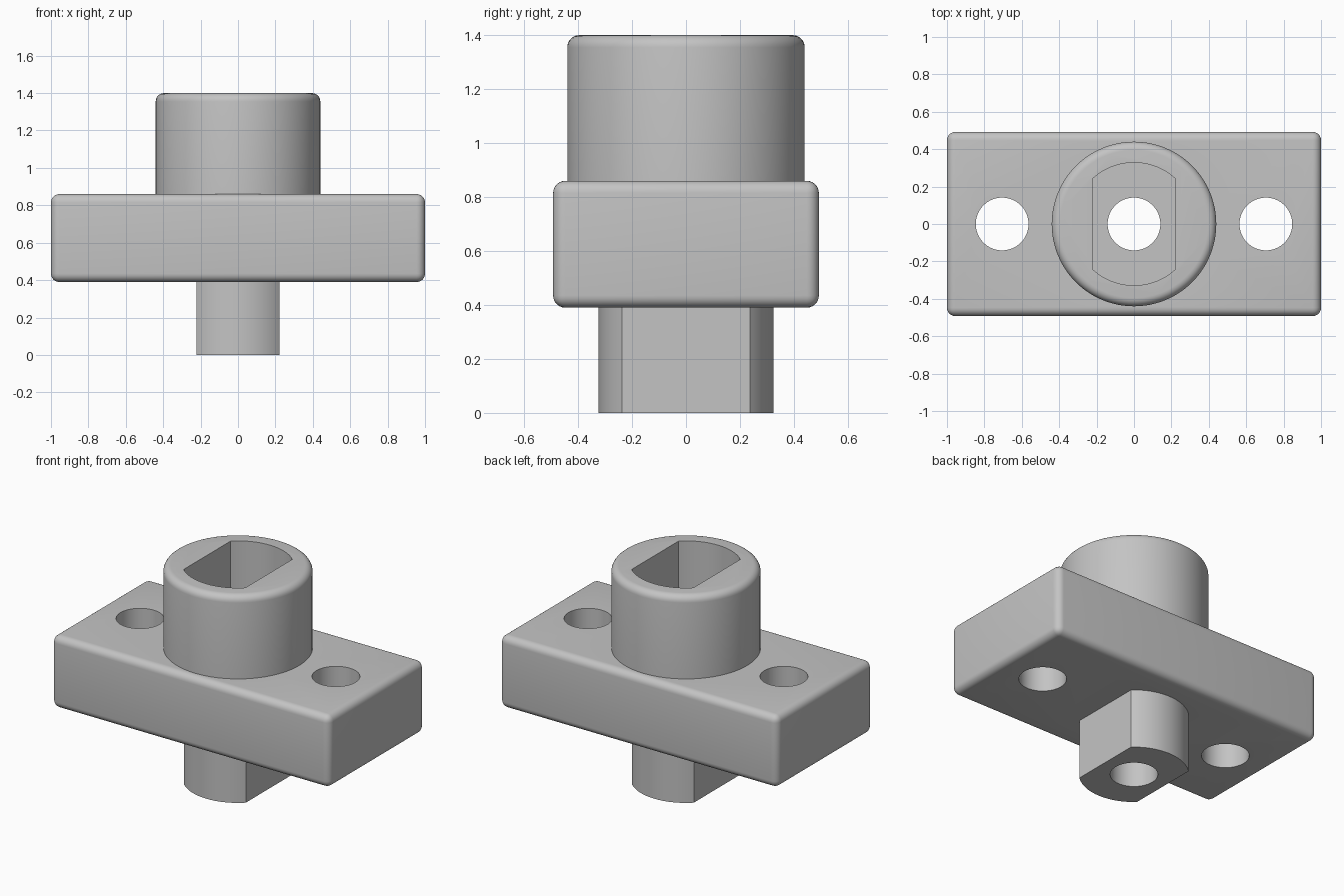
import bpy
import bmesh
import math

if "Cube" in bpy.data.objects:
    bpy.data.objects.remove(bpy.data.objects["Cube"])

PEG_R, FLAT_X, HOLE_R, HOLE_X = 0.325, 0.222, 0.141, 0.705
PLATE_LOW, PLATE_TOP, TOP = 0.39, 0.86, 1.4
SOCKET_FLOOR = 0.99

grey = bpy.data.materials.new("plain grey")
grey.use_nodes = True
grey.diffuse_color = (0.55, 0.55, 0.55, 1)
grey.node_tree.nodes["Principled BSDF"].inputs["Base Color"].default_value = grey.diffuse_color


def make_object(name, bm):
    bmesh.ops.recalc_face_normals(bm, faces=bm.faces)
    mesh = bpy.data.meshes.new(name)
    bm.to_mesh(mesh)
    bm.free()
    mesh.materials.append(grey)
    obj = bpy.data.objects.new(name, mesh)
    bpy.context.collection.objects.link(obj)
    return obj


def prism(name, outline, low, high, round_top=0):
    """Extrude an outline upwards, optionally rounding its top rim."""
    bm = bmesh.new()
    base = bm.faces.new([bm.verts.new((x, y, low)) for x, y in outline])
    moved = bmesh.ops.extrude_face_region(bm, geom=[base], use_keep_orig=True)["geom"]
    top = [v for v in moved if isinstance(v, bmesh.types.BMVert)]
    bmesh.ops.translate(bm, verts=top, vec=(0, 0, high - low))
    if round_top:
        rim = [e for e in bm.edges if all(v in top for v in e.verts)]
        bmesh.ops.bevel(bm, geom=rim, offset=round_top, segments=6, profile=0.5, affect='EDGES')
    return make_object(name, bm)


def circle(radius, cx=0, count=96):
    return [(cx + radius * math.cos(2 * math.pi * i / count),
             radius * math.sin(2 * math.pi * i / count)) for i in range(count)]


def double_flat(radius, flat, count=32):
    """Circle with two parallel flats facing left and right."""
    start = math.acos(flat / radius)
    arc = [start + (math.pi - 2 * start) * i / count for i in range(count + 1)]
    half = [(radius * math.cos(a), radius * math.sin(a)) for a in arc]
    return half + [(-x, -y) for x, y in half]


def combine(target, tool, operation):
    mod = target.modifiers.new(operation.lower(), 'BOOLEAN')
    mod.operation, mod.solver, mod.object = operation, 'EXACT', tool
    bpy.context.view_layer.objects.active = target
    bpy.ops.object.modifier_apply(modifier=mod.name)
    bpy.data.objects.remove(tool)


# Rounded flange plate
bm = bmesh.new()
bmesh.ops.create_cube(bm, size=1)
bmesh.ops.scale(bm, verts=bm.verts, vec=(2, 0.985, PLATE_TOP - PLATE_LOW))
bmesh.ops.translate(bm, verts=bm.verts, vec=(0, 0, (PLATE_TOP + PLATE_LOW) / 2))
bmesh.ops.bevel(bm, geom=bm.edges[:], offset=0.045, segments=6, profile=0.5, affect='EDGES')
body = make_object("flanged_coupling", bm)

# Round socket boss above and flat-sided peg below
combine(body, prism("boss", circle(0.44), PLATE_TOP - 0.1, TOP, 0.045), 'UNION')
combine(body, prism("peg", double_flat(PEG_R, FLAT_X), 0, PLATE_LOW + 0.1), 'UNION')

# Socket matching the peg, and the three through holes
socket = double_flat(PEG_R + 0.003, FLAT_X)
combine(body, prism("socket_cutter", socket, SOCKET_FLOOR, TOP + 0.1), 'DIFFERENCE')
for x in (-HOLE_X, 0, HOLE_X):
    combine(body, prism("hole_cutter", circle(HOLE_R, x, 64), -0.1, TOP + 0.1), 'DIFFERENCE')

# Smooth curved walls, crisp edges
bpy.ops.object.select_all(action='DESELECT')
body.select_set(True)
bpy.context.view_layer.objects.active = body
bpy.ops.object.shade_smooth_by_angle(angle=math.radians(30))
